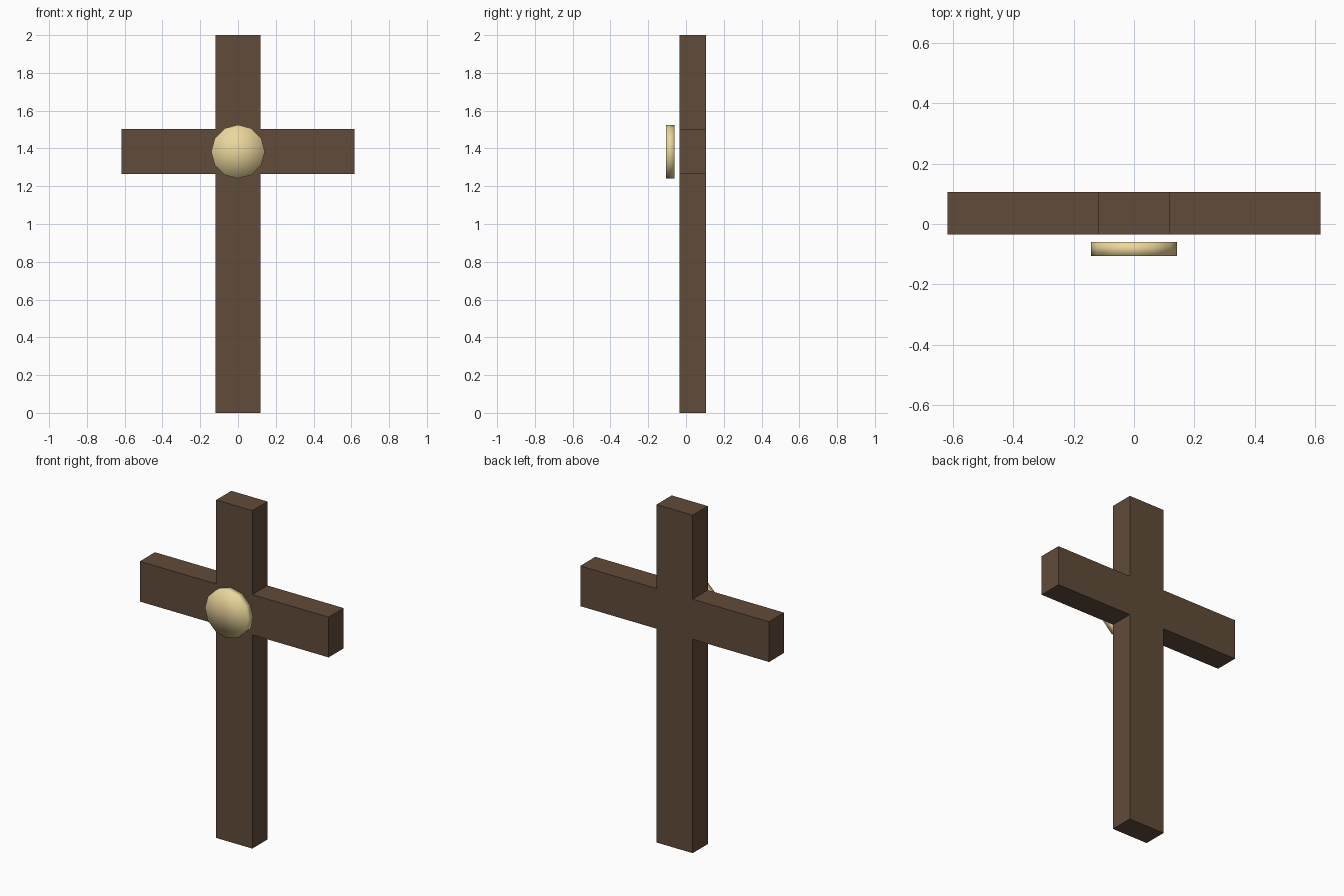
import bpy, bmesh
from math import pi
from mathutils import Matrix, Vector

if "Cube" in bpy.data.objects:
    bpy.data.objects.remove(bpy.data.objects["Cube"])


def material(name, color):
    m = bpy.data.materials.new(name)
    m.diffuse_color = color
    m.use_nodes = True
    m.node_tree.nodes["Principled BSDF"].inputs["Base Color"].default_value = m.diffuse_color
    return m


def add_object(name, bm, mat, smooth=False):
    bmesh.ops.recalc_face_normals(bm, faces=bm.faces)
    for f in bm.faces:
        f.smooth = smooth
    me = bpy.data.meshes.new(name)
    bm.to_mesh(me)
    bm.free()
    me.materials.append(mat)
    ob = bpy.data.objects.new(name, me)
    bpy.context.collection.objects.link(ob)
    return ob


wood = material("dark_wood", (0.12, 0.07, 0.042, 1))
gold = material("gold", (0.83, 0.68, 0.33, 1))

# Cross: right half of the outline, mirrored and extruded in depth
W, ARM, Z0, Z1, TOP = 0.118, 0.618, 1.265, 1.503, 2.0
FRONT, BACK = -0.035, 0.106
half = [(W, 0), (W, Z0), (ARM, Z0), (ARM, Z1), (W, Z1), (W, TOP)]
outline = half + [(-x, z) for x, z in reversed(half)]
bm = bmesh.new()
face = bm.faces.new([bm.verts.new((x, FRONT, z)) for x, z in outline])
ext = bmesh.ops.extrude_face_region(bm, geom=[face], use_keep_orig=True)
bmesh.ops.translate(bm, vec=Vector((0, BACK - FRONT, 0)),
                    verts=[v for v in ext["geom"] if isinstance(v, bmesh.types.BMVert)])
add_object("cross", bm, wood)

# Medallion: twelve-sided smooth disc floating just before the crossing
bm = bmesh.new()
bmesh.ops.create_cone(bm, cap_ends=True, cap_tris=True, segments=12,
                      radius1=0.142, radius2=0.142, depth=0.046,
                      matrix=Matrix.Translation((0, -0.083, 1.383)) @ Matrix.Rotation(pi / 2, 4, "X"))
add_object("medallion", bm, gold, smooth=True)
